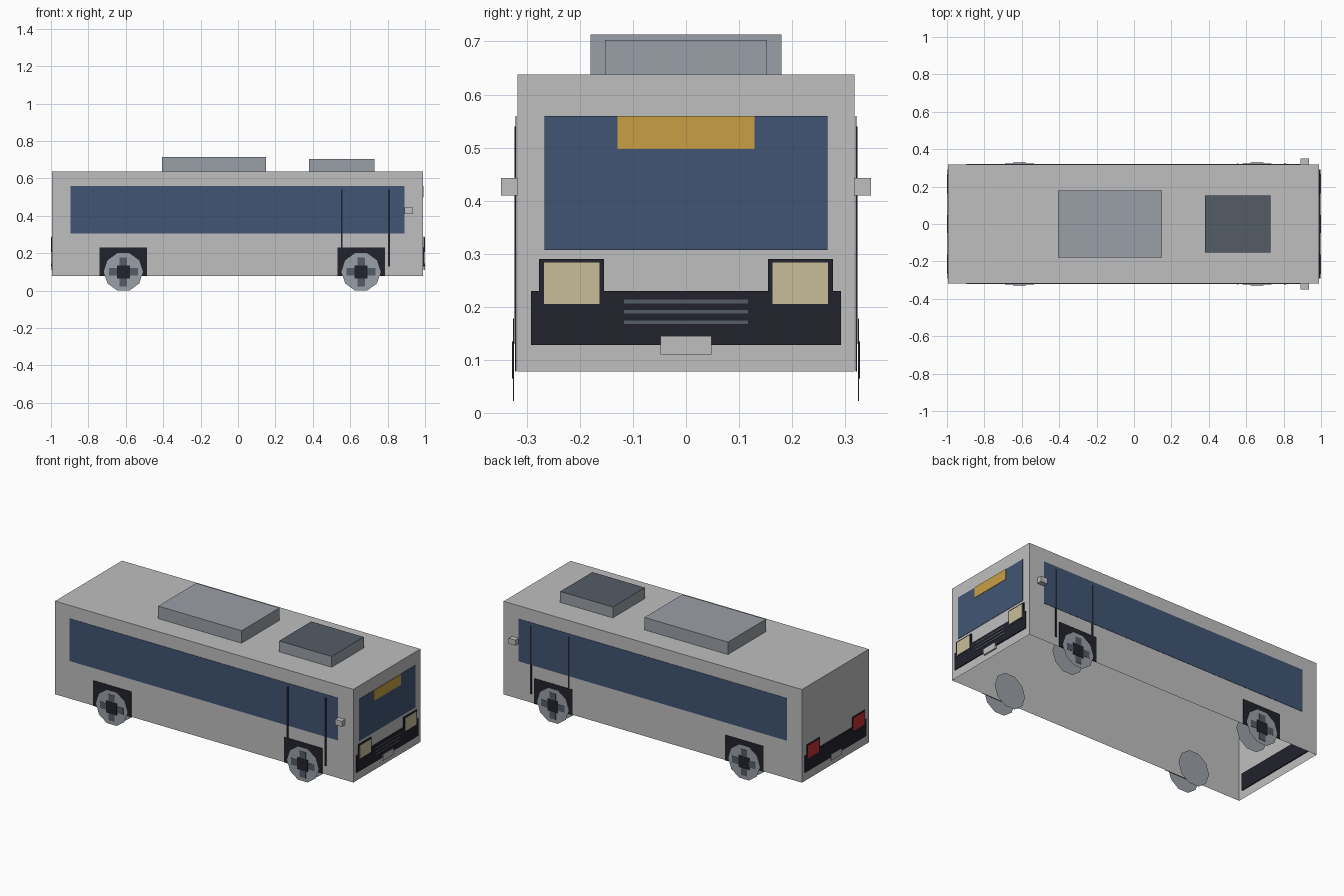
import bpy
import bmesh
import math
from mathutils import Matrix, Vector

cube = bpy.data.objects.get("Cube")
if cube:
    bpy.data.objects.remove(cube, do_unlink=True)


def material(name, r, g, b):
    m = bpy.data.materials.new(name)
    m.diffuse_color = (r, g, b, 1)
    m.use_nodes = True
    for node in m.node_tree.nodes:
        if node.type == 'BSDF_PRINCIPLED':
            node.inputs["Base Color"].default_value = (r, g, b, 1)
    return m


PAINT = material("body_grey", .52, .52, .52)
GLASS = material("blue_glass", .053, .091, .178)
DARK = material("dark_trim", .016, .016, .025)
METAL = material("light_metal", .323, .352, .392)
STEEL = material("dark_steel", .089, .107, .133)
AMBER = material("amber_sign", .578, .352, .06)
CREAM = material("cream_lamp", .578, .515, .323)
RED = material("red_lamp", .55, .03, .03)


def finish(name, bm, *mats):
    mesh = bpy.data.meshes.new(name)
    bm.to_mesh(mesh)
    bm.free()
    for m in mats:
        mesh.materials.append(m)
    obj = bpy.data.objects.new(name, mesh)
    bpy.context.collection.objects.link(obj)
    return obj


def box(name, x, y, z, mat, top=None, open_bottom=False):
    """Box from (low, high) ranges; optional top colour or missing floor."""
    lo, hi = (Vector(p) for p in zip(*(sorted(r) for r in (x, y, z))))
    bm = bmesh.new()
    size = Matrix.Diagonal((hi - lo).to_4d())
    bmesh.ops.create_cube(bm, size=1, matrix=Matrix.Translation((lo + hi) / 2) @ size)
    bm.normal_update()
    if top:
        for f in bm.faces:
            f.material_index = int(f.normal.z > .5)
    if open_bottom:
        floor = [f for f in bm.faces if f.normal.z < -.5]
        bmesh.ops.delete(bm, geom=floor, context='FACES_ONLY')
    return finish(name, bm, mat, *([top] if top else []))


def disc(name, x, y, radius, side):
    """Flat ten-sided wheel face standing on the ground."""
    bm = bmesh.new()
    turn = Matrix.Rotation(side * -math.pi / 2, 4, 'X') @ Matrix.Rotation(math.pi / 10, 4, 'Z')
    bmesh.ops.create_circle(bm, cap_ends=True, segments=10, radius=radius,
                            matrix=Matrix.Translation((x, y, .1)) @ turn)
    return finish(name, bm, METAL)


# Open-bottomed body shell and roof units
WALL, NOSE, TAIL = .318, .99, -.994
box("body_shell", (TAIL, NOSE), (-WALL, WALL), (.078, .638), PAINT, open_bottom=True)
box("roof_air_unit", (-.405, .15), (-.18, .18), (.638, .713), METAL)
box("roof_vent", (.38, .73), (-.153, .153), (.638, .703), METAL, top=STEEL)

# Both long sides
for side, tag in ((-1, "right"), (1, "left")):
    def layer(depth, start=.001):
        return side * (WALL + start), side * (WALL + depth)

    box(f"side_window_{tag}", (-.895, .89), layer(.003), (.305, .56), GLASS)
    box(f"door_line_rear_{tag}", (.55, .56), layer(.005), (.225, .54), DARK)
    box(f"door_line_front_{tag}", (.802, .812), layer(.005), (.13, .54), DARK)
    box(f"mirror_{tag}", (.89, .935), layer(.031, 0), (.41, .443), PAINT)

    for x, end in ((-.613, "rear"), (.658, "front")):
        part = f"{end}_{tag}"
        box(f"wheel_arch_{part}", (x - .127, x + .127), layer(.004), (.078, .23), DARK)
        disc(f"wheel_outer_{part}", x, side * (WALL + .006), .105, side)
        disc(f"wheel_inner_{part}", x, side * .238, .105, -side)
        box(f"wheel_spoke_flat_{part}", (x - .078, x + .078), layer(.008, .0065),
            (.08, .12), STEEL)
        box(f"wheel_spoke_upright_{part}", (x - .02, x + .02), layer(.0085, .0065),
            (.022, .178), STEEL)
        box(f"wheel_hub_{part}", (x - .035, x + .035), layer(.01, .0065),
            (.065, .135), DARK)

# Bumpers, lamps and plates on both ends
for end, wall, sign, lamp in (("front", NOSE, 1, CREAM), ("rear", TAIL, -1, RED)):
    tip = 1 - abs(wall)

    def step(fraction, start=.0005):
        return wall + sign * start, wall + sign * tip * fraction

    box(f"{end}_bumper", step(.6, -.006), (-.292, .292), (.128, .23), DARK)
    box(f"{end}_number_plate", step(1), (-.048, .048), (.11, .145), PAINT)
    for s, tag in ((-1, "right"), (1, "left")):
        box(f"{end}_lamp_frame_{tag}", step(.7), (s * .155, s * .277), (.195, .29), DARK)
        box(f"{end}_lamp_{tag}", step(.88), (s * .163, s * .268), (.205, .283), lamp)

# Windscreen, destination sign and grille bars
box("windscreen", (NOSE + .001, NOSE + .003), (-.267, .267), (.307, .56), GLASS)
box("destination_sign", (NOSE + .001, NOSE + .005), (-.129, .129), (.497, .56), AMBER)
for i in range(3):
    z = .171 + i * .0195
    box(f"grille_bar_{i + 1}", (NOSE + .001, NOSE + .008), (-.117, .117),
        (z - .0035, z + .0035), STEEL)
